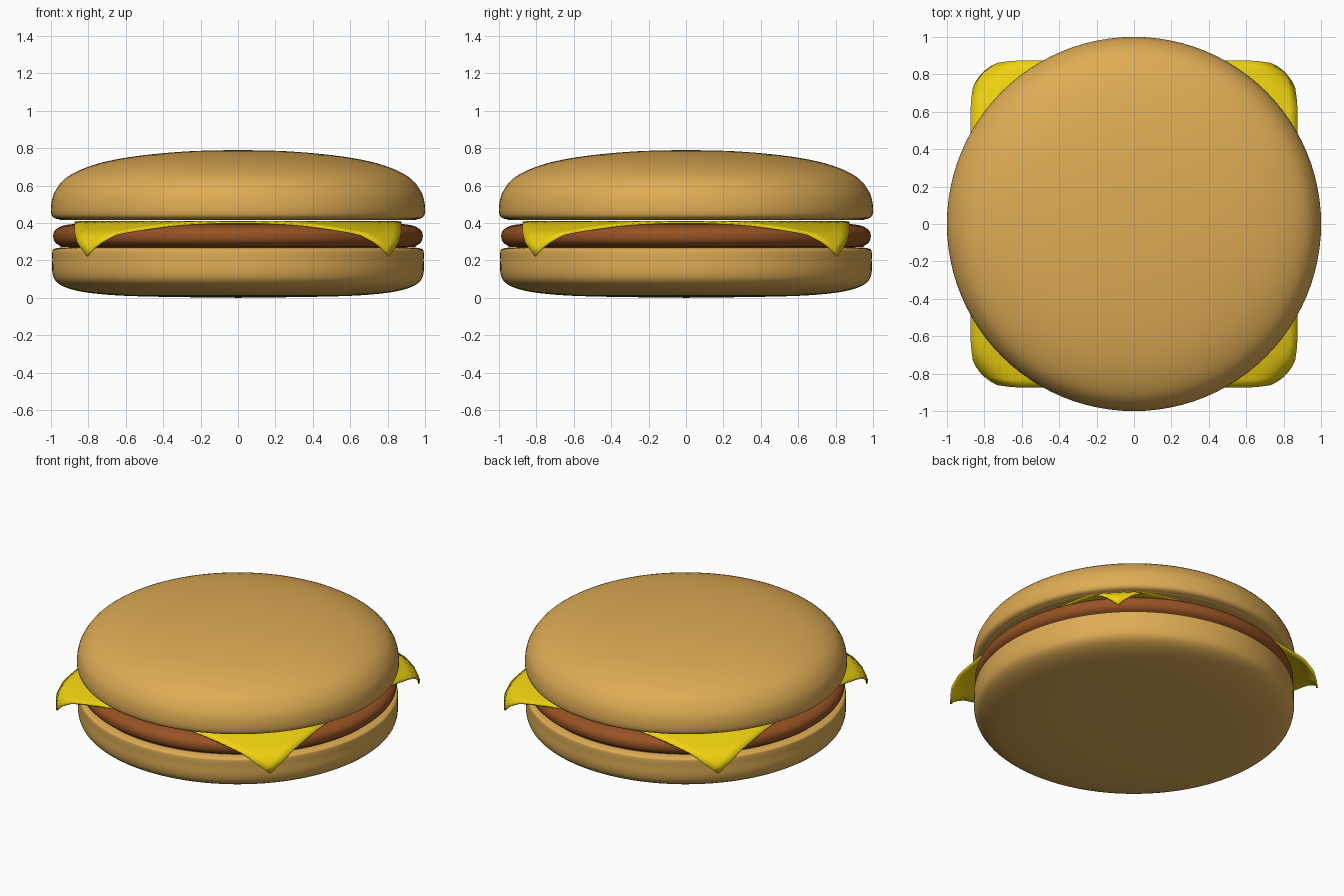
import bpy, bmesh, math
from mathutils import Vector, geometry

if "Cube" in bpy.data.objects:
    bpy.data.objects.remove(bpy.data.objects["Cube"])


def material(name, color):
    m = bpy.data.materials.new(name)
    m.diffuse_color = (*color, 1)
    m.use_nodes = True
    m.node_tree.nodes["Principled BSDF"].inputs["Base Color"].default_value = m.diffuse_color
    return m


def finish(name, bm, mat, angle):
    bmesh.ops.recalc_face_normals(bm, faces=bm.faces[:])
    mesh = bpy.data.meshes.new(name)
    bm.to_mesh(mesh)
    bm.free()
    ob = bpy.data.objects.new(name, mesh)
    bpy.context.collection.objects.link(ob)
    mesh.materials.append(mat)
    bpy.ops.object.select_all(action='DESELECT')
    ob.select_set(True)
    bpy.context.view_layer.objects.active = ob
    bpy.ops.object.shade_smooth_by_angle(angle=math.radians(angle))
    return ob


def smooth_curve(pts, steps=4):
    """Catmull-Rom curve through the profile points."""
    p = [Vector((r, 0, z)) for r, z in pts]
    p = [p[0]] + p + [p[-1]]
    out = []
    for a, b, c, d in zip(p, p[1:], p[2:], p[3:]):
        for i in range(steps):
            t = i / steps
            out.append(0.5 * (2 * b + (c - a) * t + (2 * a - 5 * b + 4 * c - d) * t * t
                              + (3 * b - a - 3 * c + d) * t ** 3))
    return out + [p[-1]]


def lathe(name, pts, mat, segments=96):
    bm = bmesh.new()
    verts = [bm.verts.new(co) for co in smooth_curve(pts)]
    edges = [bm.edges.new(pair) for pair in zip(verts, verts[1:])]
    bmesh.ops.spin(bm, geom=verts + edges, axis=(0, 0, 1), cent=(0, 0, 0),
                   angle=math.tau, steps=segments)
    bmesh.ops.remove_doubles(bm, verts=bm.verts[:], dist=0.0005)
    return finish(name, bm, mat, 60)


bread = material("bread", (0.73, 0.41, 0.09))
meat = material("meat", (0.31, 0.085, 0.018))
yellow = material("yellow", (0.87, 0.65, 0.005))

# Buns and patty: (radius, height) profiles
lathe("bottom_bun", [(0, 0), (0.4, 0.005), (0.65, 0.013), (0.82, 0.03), (0.92, 0.055),
                     (0.975, 0.09), (0.993, 0.14), (0.993, 0.20), (0.993, 0.245),
                     (0.985, 0.26), (0.95, 0.268), (0.88, 0.27), (0.5, 0.27), (0, 0.27)], bread)
lathe("patty", [(0, 0.27), (0.5, 0.27), (0.9, 0.27), (0.95, 0.278), (0.98, 0.30),
                (0.988, 0.33), (0.98, 0.358), (0.95, 0.38), (0.9, 0.392),
                (0.82, 0.396), (0.5, 0.396), (0, 0.396)], meat)
lathe("top_bun", [(0, 0.415), (0.5, 0.415), (0.9, 0.416), (0.96, 0.42), (0.99, 0.432),
                  (1.0, 0.46), (0.997, 0.51), (0.98, 0.565), (0.93, 0.632), (0.84, 0.685),
                  (0.7, 0.73), (0.5, 0.763), (0.25, 0.784), (0, 0.79)], bread)

# Cheese: square sheet draped over the patty, (radius, height, inward pull)
DRAPE = [(0, 0.411, 1), (0.95, 0.411, 1), (1.0, 0.408, 1), (1.1, 0.385, 1),
         (1.244, 0.346, 0.998), (1.32, 0.293, 0.983), (1.42, 0.218, 0.922)]


def drape(r):
    for (r0, z0, s0), (r1, z1, s1) in zip(DRAPE, DRAPE[1:]):
        if r <= r1:
            t = (r - r0) / (r1 - r0)
            return z0 + (z1 - z0) * t, s0 + (s1 - s0) * t
    return DRAPE[-1][1:]


bm = bmesh.new()
bmesh.ops.create_grid(bm, x_segments=40, y_segments=40, size=1)
for v in bm.verts:
    z, s = drape(math.hypot(v.co.x, v.co.y))
    v.co = (v.co.x * 0.875 * s, v.co.y * 0.875 * s, z)
cheese = finish("cheese", bm, yellow, 50)
if cheese.data.polygons[0].normal.z < 0:
    cheese.data.flip_normals()
thick = cheese.modifiers.new("thickness", 'SOLIDIFY')
thick.thickness = 0.01
thick.offset = -1
